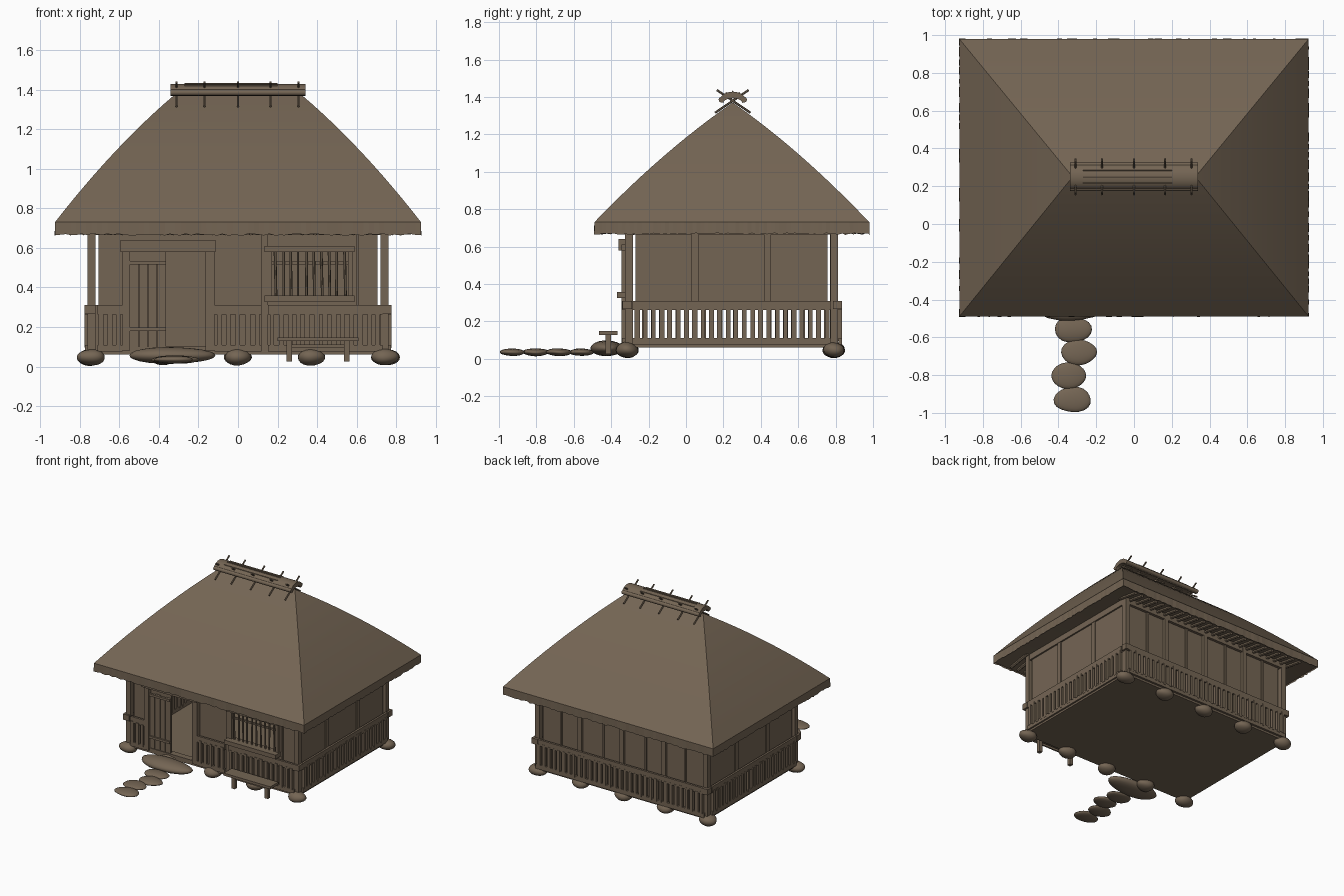
import bpy, bmesh, math, random
from mathutils import Vector, Matrix

if "Cube" in bpy.data.objects:
    bpy.data.objects.remove(bpy.data.objects["Cube"])

random.seed(4)
brown = bpy.data.materials.new("weathered brown")
brown.diffuse_color = (0.175, 0.13, 0.088, 1)
brown.use_nodes = True
brown.node_tree.nodes["Principled BSDF"].inputs["Base Color"].default_value = brown.diffuse_color


def finish(name, bm, smooth=None):
    bmesh.ops.recalc_face_normals(bm, faces=bm.faces)
    me = bpy.data.meshes.new(name)
    bm.to_mesh(me)
    bm.free()
    me.materials.append(brown)
    ob = bpy.data.objects.new(name, me)
    bpy.context.collection.objects.link(ob)
    if smooth:
        bpy.ops.object.select_all(action='DESELECT')
        ob.select_set(True)
        bpy.context.view_layer.objects.active = ob
        bpy.ops.object.shade_smooth_by_angle(angle=math.radians(smooth))
    return ob


def boxes(name, items):
    """Each item: x0, x1, y0, y1, z0, z1."""
    bm = bmesh.new()
    for x0, x1, y0, y1, z0, z1 in items:
        m = Matrix.Translation(((x0 + x1) / 2, (y0 + y1) / 2, (z0 + z1) / 2))
        m = m @ Matrix.Diagonal((x1 - x0, y1 - y0, z1 - z0, 1))
        bmesh.ops.create_cube(bm, size=1, matrix=m)
    return finish(name, bm)


def rods(name, items, r, sides=8):
    """Each item: start point, end point."""
    bm = bmesh.new()
    for a, b in items:
        a, b = Vector(a), Vector(b)
        d = b - a
        m = Matrix.Translation((a + b) / 2) @ d.to_track_quat('Z', 'Y').to_matrix().to_4x4()
        bmesh.ops.create_cone(bm, cap_ends=True, segments=sides, radius1=r, radius2=r,
                              depth=d.length, matrix=m)
    return finish(name, bm, 50)


def stone(name, c, r):
    bm = bmesh.new()
    bmesh.ops.create_icosphere(bm, subdivisions=3, radius=1)
    p = [random.uniform(0, 6) for _ in range(3)]
    for v in bm.verts:
        k = 1 + 0.05 * (math.sin(3 * v.co.x + p[0]) + math.sin(3 * v.co.y + p[1]) * math.cos(2 * v.co.z + p[2]))
        v.co = Vector(c) + Vector([v.co[i] * r[i] * k for i in range(3)])
    return finish(name, bm, 60)


def jit(a):
    return random.uniform(-a, a)


# thatched roof: stacked rectangles, slightly bulging, closed below by a shallow soffit
bm = bmesh.new()


def ring(hx, y0, y1, z):
    return [bm.verts.new(p) for p in ((-hx, y0, z), (hx, y0, z), (hx, y1, z), (-hx, y1, z))]


rings = [ring(0.72, -0.28, 0.77, 0.72), ring(0.92, -0.485, 0.975, 0.675)]
for i in range(13):
    t = i / 12
    rings.append(ring(0.925 - 0.6 * t, -0.49 + 0.74 * t, 0.98 - 0.73 * t,
                      0.73 + 0.64 * t + 0.13 * t * (1 - t)))
bm.faces.new(rings[0])
for a, b in zip(rings, rings[1:]):
    for k in range(4):
        bm.faces.new((a[k], a[k - 1], b[k - 1], b[k]))
bmesh.ops.remove_doubles(bm, verts=bm.verts, dist=0.0005)
finish("thatched_roof", bm, 25)

# ragged straw edge around the eaves
bm = bmesh.new()
corners = [(-0.925, -0.49), (0.925, -0.49), (0.925, 0.98), (-0.925, 0.98)]
top, low = [], []
for k in range(4):
    a, b = Vector(corners[k]), Vector(corners[(k + 1) % 4])
    for i in range(70):
        p = a.lerp(b, i / 70)
        top.append(bm.verts.new((p.x, p.y, 0.731)))
        low.append(bm.verts.new((p.x + jit(0.002), p.y + jit(0.002), 0.667 + jit(0.005))))
for i in range(len(top)):
    bm.faces.new((top[i - 1], top[i], low[i], low[i - 1]))
finish("eave_fringe", bm)

# ridge cap: arched crescent section, side rolls and crossed tie sticks
bm = bmesh.new()
section = []
for i in range(13):
    a = math.pi * i / 12
    section.append((0.25 + 0.07 * math.cos(a), 1.378 + 0.05 * math.sin(a)))
for i in range(12, -1, -1):
    a = math.pi * i / 12
    section.append((0.25 + 0.05 * math.cos(a), 1.368 + 0.025 * math.sin(a)))
ends = [[bm.verts.new((x, y, z)) for y, z in section] for x in (-0.34, 0.34)]
n = len(section)
for i in range(n):
    bm.faces.new((ends[0][i - 1], ends[0][i], ends[1][i], ends[1][i - 1]))
for e in ends:
    for i in range(12):
        bm.faces.new((e[i], e[i + 1], e[n - 2 - i], e[n - 1 - i]))
finish("ridge_cap", bm, 40)
rods("ridge_rolls", [((-0.34, y, 1.385), (0.34, y, 1.385)) for y in (0.19, 0.31)], 0.016)
rods("ridge_battens", [((-0.27, 0.25 + d, z), (0.2, 0.25 + d, z))
                       for d, z in ((-0.035, 1.421), (0, 1.428), (0.035, 1.421))], 0.005, 6)
rods("ridge_ties", [((x, 0.25 - s * 0.085, 1.437), (x, 0.25 + s * 0.095, 1.315))
                    for x in (-0.31, -0.17, 0, 0.165, 0.305) for s in (-1, 1)], 0.006, 6)

# rafter tails under the front and back eaves
rods("rafters", [((x, y0, 0.705), (x, y1, 0.675)) for i in range(25)
                 for x in [-0.78 + 0.065 * i] for y0, y1 in ((-0.28, -0.46), (0.77, 0.95))], 0.012, 6)

# floor, corner posts and wall plates
boxes("floor", [(-0.76, 0.76, -0.33, 0.815, 0.06, 0.082)])
boxes("corner_posts", [(x, x + 0.04, y, y + 0.042, 0.08, 0.72)
                       for x in (-0.76, 0.72) for y in (-0.325, 0.772)])
boxes("wall_plates", [(-0.76, 0.76, y, y + 0.036, 0.665, 0.715) for y in (-0.322, 0.775)]
      + [(x, x + 0.034, -0.32, 0.81, 0.665, 0.715) for x in (-0.757, 0.723)])

# front wall around the door and window openings
boxes("front_wall", [(x0, x1, -0.303, -0.288, z0, z1) for x0, x1, z0, z1 in (
    (-0.705, -0.55, 0.08, 0.7), (-0.55, -0.15, 0.61, 0.7), (-0.15, 0.16, 0.08, 0.7),
    (0.16, 0.57, 0.08, 0.35), (0.16, 0.57, 0.59, 0.7), (0.57, 0.705, 0.08, 0.7))])
boxes("front_posts", [(0.12, 0.152, -0.325, -0.288, 0.08, 0.7), (0.597, 0.612, -0.312, -0.288, 0.3, 0.7)])

# back wall with posts and battens
boxes("back_wall", [(-0.705, 0.705, 0.775, 0.79, 0.08, 0.7)])
boxes("back_posts", [(x - 0.017, x + 0.017, 0.77, 0.812, 0.08, 0.7) for x in (-0.37, 0, 0.37)]
      + [(x - 0.008, x + 0.008, 0.785, 0.802, 0.3, 0.7) for x in (-0.55, -0.2, 0.17, 0.54)])

# side walls above the open slats
boxes("side_walls", [(x, x + 0.014, -0.27, 0.757, 0.3, 0.7) for x in (-0.745, 0.731)])
boxes("side_battens", [(x - 0.012, x + 0.012, y, y + 0.036, 0.3, 0.7)
                       for x in (-0.742, 0.742) for y in (0.03, 0.418)])

# door frame, sliding leaf and its planks
boxes("door_frame", [(-0.585, -0.545, -0.345, -0.285, 0.08, 0.6), (-0.165, -0.12, -0.345, -0.285, 0.08, 0.6),
                     (-0.595, -0.115, -0.36, -0.285, 0.58, 0.64), (-0.585, -0.12, -0.335, -0.285, 0.08, 0.1)])
boxes("door_leaf", [(-0.545 + 0.046 * i, -0.503 + 0.046 * i, -0.33, -0.315 + jit(0.003), 0.1, 0.53 + jit(0.005))
                    for i in range(4)] + [(-0.545, -0.365, -0.316, -0.308, 0.1, 0.58)])
boxes("door_rails", [(-0.545, -0.365, -0.342, -0.325, z, z + 0.018) for z in (0.18, 0.515)])

# barred window
boxes("window_frame", [(0.135, 0.59, -0.345, -0.285, 0.578, 0.61), (0.135, 0.59, -0.37, -0.285, 0.325, 0.358),
                       (0.15, 0.172, -0.325, -0.285, 0.35, 0.58), (0.557, 0.58, -0.325, -0.285, 0.35, 0.58),
                       (0.16, 0.57, -0.312, -0.3, 0.515, 0.53)])
rods("window_bars", [((x + jit(0.004), -0.318, 0.355), (x + jit(0.004), -0.318, 0.582))
                     for x in [0.19 + 0.039 * i for i in range(10)]], 0.007, 6)

# slatted skirting with rails on all four sides
slats, rails = [], []


def skirting(a, b, face, along_x, step=0.045):
    count = round((b - a) / step)
    f0, f1 = face
    for i in range(count):
        c = a + (b - a) * (i + 0.5) / count + jit(0.003)
        w = 0.0125 + jit(0.002)
        z0, z1 = 0.1 + jit(0.006), 0.275 + jit(0.006)
        slats.append((c - w, c + w, f0, f1, z0, z1) if along_x else (f0, f1, c - w, c + w, z0, z1))
    for z0, z1 in ((0.262, 0.31), (0.075, 0.11)):
        rails.append((a, b, f0 + 0.004, f1 - 0.002, z0, z1) if along_x
                     else (f0 + 0.002, f1 - 0.002, a, b, z0, z1))


for a, b in ((-0.71, -0.585), (-0.12, 0.12), (0.152, 0.73)):
    skirting(a, b, (-0.345, -0.322), True)
skirting(-0.74, 0.74, (0.812, 0.835), True)
for f in ((-0.775, -0.755), (0.755, 0.775)):
    skirting(-0.285, 0.775, f, False)
boxes("skirting_slats", slats)
boxes("skirting_rails", rails)
boxes("corner_blocks", [(x, x + 0.055, y, y + 0.05, 0.265, 0.31)
                        for x in (-0.775, 0.72) for y in (-0.34, 0.785)])

# bench
boxes("bench", [(0.2, 0.61, -0.465, -0.365, 0.128, 0.148)]
      + [(x, x + 0.028, -0.43, -0.4, 0.025, 0.13) for x in (0.245, 0.535)]
      + [(0.245, 0.563, -0.42, -0.41, 0.095, 0.112)])

# foundation stones, doorstep and path
for y in (-0.315, 0.79):
    for i in range(5):
        stone("foundation_stone", (-0.745 + 0.3725 * i, y, 0.047), (0.07, 0.058, 0.041))
stone("doorstep_stone", (-0.33, -0.425, 0.056), (0.21, 0.09, 0.043))
for x, y in ((-0.32, -0.56), (-0.29, -0.68), (-0.345, -0.803), (-0.328, -0.928)):
    stone("path_stone", (x, y, 0.035), (0.098, 0.067, 0.02))
